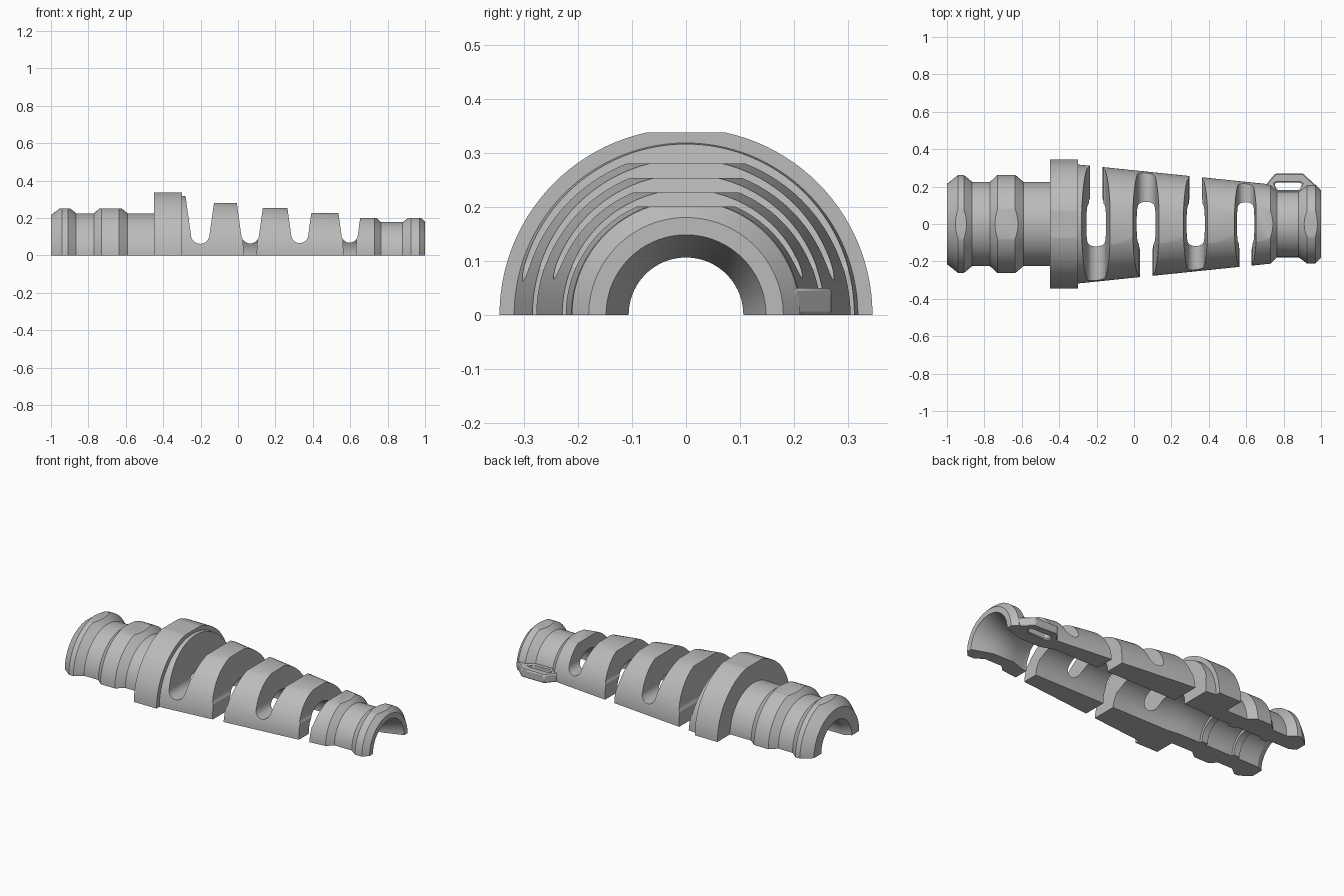
import bpy, bmesh, math

if "Cube" in bpy.data.objects:
    bpy.data.objects.remove(bpy.data.objects["Cube"], do_unlink=True)

grey = bpy.data.materials.new("moulded_grey")
grey.use_nodes = True
grey.diffuse_color = (0.5, 0.5, 0.5, 1)
grey.node_tree.nodes["Principled BSDF"].inputs["Base Color"].default_value = (0.5, 0.5, 0.5, 1)


def skin(name, rings, loop=False):
    """Join equal outlines into one capped solid."""
    bm = bmesh.new()
    rows = [[bm.verts.new(p) for p in ring] for ring in rings]
    n = len(rows[0])
    for a, b in zip(rows, rows[1:]):
        for i in range(n):
            j = (i + 1) % n
            bm.faces.new((a[i], a[j], b[j], b[i]))
    bm.faces.new(rows[0])
    bm.faces.new(rows[-1][::-1])
    bmesh.ops.recalc_face_normals(bm, faces=bm.faces)
    mesh = bpy.data.meshes.new(name)
    bm.to_mesh(mesh)
    bm.free()
    mesh.materials.append(grey)
    ob = bpy.data.objects.new(name, mesh)
    bpy.context.collection.objects.link(ob)
    return ob


def prism_y(name, outline, y0, y1):
    return skin(name, [[(x, y, z) for x, z in outline] for y in (y0, y1)])


def prism_z(name, outline, z0, z1):
    return skin(name, [[(x, y, z) for x, y in outline] for z in (z0, z1)])


def cut(ob, cutter):
    """Subtract a cutter and remove it."""
    cutter.hide_render = True
    bpy.context.view_layer.objects.active = ob
    mod = ob.modifiers.new("cut", "BOOLEAN")
    mod.operation = "DIFFERENCE"
    mod.solver = "EXACT"
    mod.object = cutter
    bpy.ops.object.modifier_apply(modifier=mod.name)
    bpy.data.objects.remove(cutter, do_unlink=True)


def shade(ob):
    bpy.ops.object.select_all(action="DESELECT")
    ob.select_set(True)
    bpy.context.view_layer.objects.active = ob
    bpy.ops.object.shade_smooth_by_angle(angle=math.radians(25))


# Half shell: outer profile, then bore, swept through half a turn
outer = [(-1, .215), (-.94, .262), (-.91, .262), (-.865, .225), (-.77, .225),
         (-.73, .262), (-.635, .262), (-.59, .225), (-.45, .225), (-.45, .345),
         (-.3, .345), (-.3, .318), (.73, .212), (.765, .178), (.88, .178),
         (.925, .211), (.97, .211), (1, .18)]
bore = [(1, .148), (.88, .106), (.74, .106), (.66, .135), (-.35, .135), (-.42, .125)]
for rib in (-.58, -.8):
    bore += [(rib + .02, .125), (rib + .02, .108), (rib - .02, .108), (rib - .02, .125)]
bore += [(-.96, .125), (-1, .145)]
STEPS = 56
turns = [math.pi * i / STEPS for i in range(STEPS + 1)]
shell = skin("strain_relief_shell",
             [[(x, r * math.cos(a), r * math.sin(a)) for x, r in outer + bore] for a in turns])

# Flats along the crown of each band
for x0, x1, z in [(-1.1, -.82, .25), (-.78, -.55, .25), (-.5, -.25, .337),
                  (-.2, .065, .28), (.065, .33, .253), (.33, .595, .226),
                  (.595, .8, .2), (.84, 1.1, .2)]:
    cut(shell, prism_y("flat_cutter", [(x0, z), (x1, z), (x1, .6), (x0, .6)], -.6, .6))

# Flexing slots, open on alternating sides with a bridge on the other
for i, x in enumerate((-.202, .065, .33, .597)):
    side = 1 if i % 2 == 0 else -1
    w = .05 - .002 * i
    arc = [math.pi * (1 + k / 14) for k in range(15)]
    u = [(x + w * math.cos(a), .112 + w * math.sin(a)) for a in arc]
    u += [(x + w + .04, .4), (x - w - .04, .4)]
    cut(shell, prism_y("slot_cutter", u, -.6, .6))
    gap = [(x - .03, -.05), (x + .03, -.05), (x + w - .004, .16), (x - w + .004, .16)]
    cut(shell, prism_y("gap_cutter", gap, 0, .6 * side))
shade(shell)

# Side loop on the left of the narrow end
tab = prism_z("side_loop", [(.71, .165), (.71, .215), (.755, .27), (.905, .27),
                            (.978, .2), (.978, .165)], 0, .05)
cut(tab, prism_z("loop_hole_cutter", [(.75, .215), (.765, .182), (.885, .182), (.9, .215),
                                     (.885, .222), (.765, .222)], -.1, .1))
bevel = tab.modifiers.new("soft_edges", "BEVEL")
bevel.width = .006
bevel.segments = 1
shade(tab)
